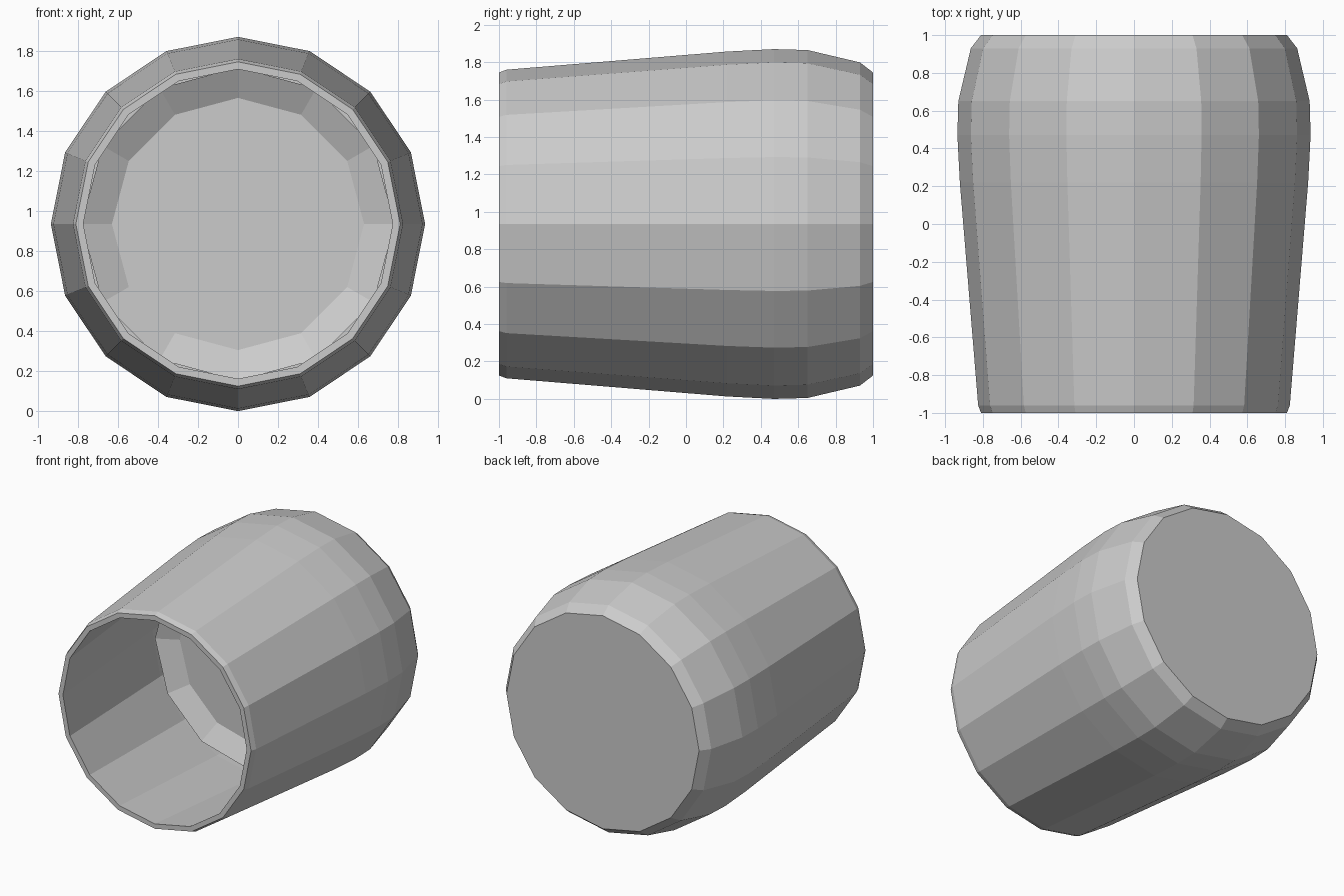
import bpy, bmesh, math

if "Cube" in bpy.data.objects:
    bpy.data.objects.remove(bpy.data.objects["Cube"])

CENTRE_Z = 0.935


def lathe(name, profile, sides, cap_start=False, cap_end=False):
    """Revolve (y, radius) points around the lengthwise y axis with flat faces."""
    bm = bmesh.new()
    rings = []
    for y, r in profile:
        rings.append([bm.verts.new((r * math.sin(2 * math.pi * i / sides), y,
                                    CENTRE_Z + r * math.cos(2 * math.pi * i / sides)))
                      for i in range(sides)])
    for a, b in zip(rings, rings[1:]):
        for i in range(sides):
            j = (i + 1) % sides
            bm.faces.new((a[i], a[j], b[j], b[i]))
    if cap_start:
        bm.faces.new(rings[0][::-1])
    if cap_end:
        bm.faces.new(rings[-1])
    mesh = bpy.data.meshes.new(name)
    if cap_start:
        bmesh.ops.recalc_face_normals(bm, faces=bm.faces)
    bm.to_mesh(mesh)
    bm.free()
    obj = bpy.data.objects.new(name, mesh)
    bpy.context.collection.objects.link(obj)
    return obj


# Bulging shell: back cap, outer wall, flat lip, then inner wall to the inner floor
outer = [(1.0, 0.81), (0.93, 0.864), (0.65, 0.93), (0.47, 0.935),
         (0.22, 0.922), (-0.96, 0.825), (-1.0, 0.81)]
inner = [(-1.0, 0.773), (0.22, 0.875), (0.47, 0.888), (0.65, 0.883),
         (0.90, 0.82), (0.95, 0.78)]
lathe("shell", outer + inner, 16, cap_start=True, cap_end=True)

# Shallow twelve-sided dish set inside the mouth, facing the front
dish = lathe("inner_dish", [(0.12, 0.782), (0.20, 0.63)], 12, cap_end=True)
dish.data.flip_normals()
if dish.data.polygons[-1].normal.y > 0:
    dish.data.flip_normals()
